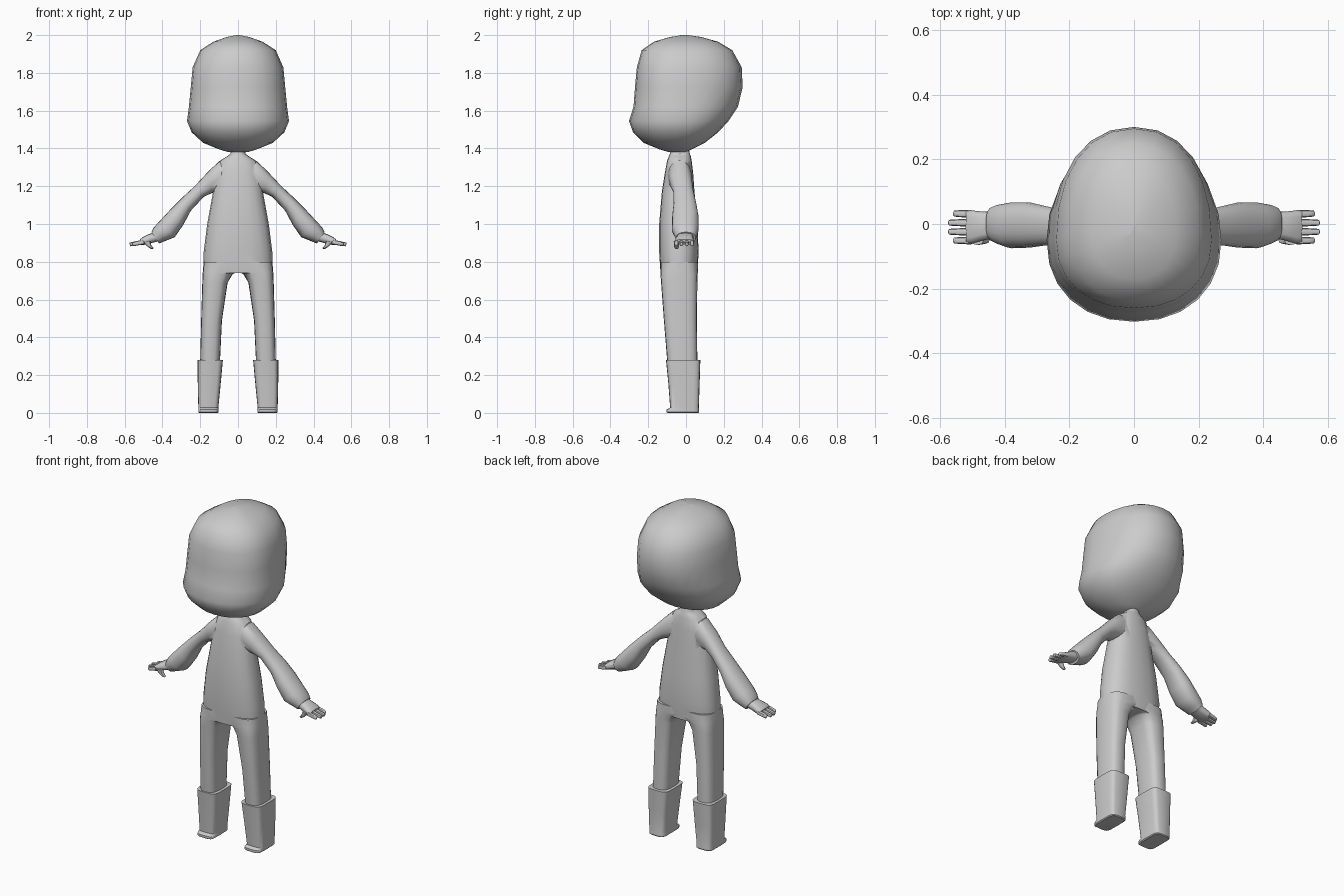
import bpy, bmesh, math
from mathutils import Vector

if "Cube" in bpy.data.objects:
    bpy.data.objects.remove(bpy.data.objects["Cube"])

grey = bpy.data.materials.new("plain grey")
grey.diffuse_color = (0.6, 0.6, 0.6, 1)
grey.use_nodes = True
grey.node_tree.nodes["Principled BSDF"].inputs["Base Color"].default_value = grey.diffuse_color


def ring(c, u, vneg, vpos, seg=20, n=2.3):
    """Rounded loop about c: u is one half axis, vneg / vpos the depths along y."""
    pts = []
    for i in range(seg):
        a = 2 * math.pi * i / seg
        ca, sa = math.cos(a), math.sin(a)
        s = math.copysign(abs(ca) ** (2 / n), ca)
        t = math.copysign(abs(sa) ** (2 / n), sa)
        pts.append(c + u * s + Vector((0, t * (vpos if t > 0 else vneg), 0)))
    return pts


def flat_ring(z, x0, x1, y0, y1, n=2.3, yc=None, seg=20):
    yc = (y0 + y1) / 2 if yc is None else yc
    return ring(Vector(((x0 + x1) / 2, yc, z)), Vector(((x1 - x0) / 2, 0, 0)), yc - y0, y1 - yc, seg, n)


def edge_ring(ux, uz, lx, lz, y0, y1, n=2.3, seg=20):
    """Loop spanning an upper and a lower outline point in the front plane."""
    up, lo, h = Vector((ux, 0, uz)), Vector((lx, 0, lz)), (y1 - y0) / 2
    return ring((up + lo) / 2 + Vector((0, (y0 + y1) / 2, 0)), (up - lo) / 2, h, h, seg, n)


def loft(name, rings, mirror=False, angle=40):
    bm = bmesh.new()
    for sx in ((1, -1) if mirror else (1,)):
        loops = [[bm.verts.new((p.x * sx, p.y, p.z)) for p in r] for r in rings]
        for a, b in zip(loops, loops[1:]):
            for i in range(len(a)):
                j = (i + 1) % len(a)
                bm.faces.new((a[i], a[j], b[j], b[i]))
        bm.faces.new(loops[0])
        bm.faces.new(loops[-1])
    bmesh.ops.recalc_face_normals(bm, faces=bm.faces)
    me = bpy.data.meshes.new(name)
    bm.to_mesh(me)
    bm.free()
    me.materials.append(grey)
    ob = bpy.data.objects.new(name, me)
    bpy.context.collection.objects.link(ob)
    smooth(ob, angle)
    return ob


def smooth(ob, angle):
    bpy.ops.object.select_all(action='DESELECT')
    ob.select_set(True)
    bpy.context.view_layer.objects.active = ob
    bpy.ops.object.shade_smooth_by_angle(angle=math.radians(angle))


# Head: height, half width, front, back
head = [(1.38, .05, -.09, .0), (1.395, .10, -.14, .03), (1.43, .185, -.225, .10), (1.485, .245, -.28, .17),
        (1.545, .27, -.302, .225), (1.62, .26, -.278, .275), (1.725, .25, -.27, .30), (1.83, .24, -.26, .295),
        (1.92, .20, -.235, .245), (1.965, .13, -.17, .17), (1.99, .06, -.085, .08), (2.0, .01, -.02, .01)]
loft("head", [flat_ring(z, -w, w, f, b, 2.2, -.05 if z < 1.9 else -.03, 24) for z, w, f, b in head], angle=60)

# Torso and neck: height, half width, front, back
torso = [(.74, .185, -.135, .06), (.85, .182, -.142, .067), (1.0, .163, -.142, .06), (1.17, .132, -.128, .045),
         (1.27, .115, -.112, .038), (1.335, .095, -.10, .03), (1.36, .055, -.09, .025), (1.372, .04, -.085, .02),
         (1.40, .035, -.08, .015)]
body = loft("body", [flat_ring(z, -w, w, f, b, 2.5) for z, w, f, b in torso])

# Legs: height, inner, outer, front, back
leg = [(.20, .1, .2, -.092, .058), (.28, .095, .2, -.10, .06), (.49, .085, .195, -.117, .058), (.69, .055, .189, -.132, .06),
       (.735, .028, .187, -.135, .062), (.755, -.02, .186, -.136, .063), (.80, -.03, .182, -.135, .062)]
legs = loft("legs", [flat_ring(z, a, b, f, k, 3) for z, a, b, f, k in leg], True)

# Sleeves: upper outline, lower outline, depth
arm = [(.04, 1.33, .03, 1.18, -.085, .02), (.10, 1.333, .08, 1.17, -.095, .03), (.16, 1.275, .135, 1.165, -.085, .033),
       (.23, 1.20, .18, 1.145, -.067, .04), (.295, 1.14, .25, 1.07, -.066, .055), (.355, 1.08, .29, .995, -.073, .067),
       (.42, 1.01, .335, .93, -.075, .067), (.447, .98, .385, .91, -.062, .06), (.458, .957, .418, .897, -.052, .052)]
sleeves = loft("sleeves", [edge_ring(*r) for r in arm], True)

# Merge the suit into one skin
for part in (legs, sleeves):
    bpy.context.view_layer.objects.active = body
    mod = body.modifiers.new("merge", 'BOOLEAN')
    mod.operation, mod.solver, mod.object = 'UNION', 'EXACT', part
    mod.use_self = True
    bpy.ops.object.modifier_apply(modifier=mod.name)
    bpy.data.objects.remove(part)
smooth(body, 60)

# Boots with a flared top rim and a thin toe lip
boot = [(.0, .108, .205, -.098, .066), (.005, .102, .21, -.104, .07), (.018, .102, .21, -.104, .07),
        (.028, .104, .21, -.084, .068), (.15, .092, .213, -.093, .072), (.28, .08, .214, -.106, .076),
        (.281, .094, .201, -.098, .061)]
loft("boots", [flat_ring(z, a, b, f, k, 5) for z, a, b, f, k in boot], True, 35)

# Palms
palm = [(.445, .955, .415, .91, -.045, .04), (.475, .945, .455, .90, -.05, .038), (.505, .93, .495, .89, -.06, .042),
        (.52, .918, .515, .89, -.06, .042)]
loft("palms", [edge_ring(*r, n=3, seg=12) for r in palm], True, 50)

# Fingers and thumbs
for i, (y, tip) in enumerate([(.032, .56), (.004, .575), (-.024, .575), (-.051, .56)]):
    f = [(.505, .917, .50, .892), (.54, .909, .535, .886), (tip - .002, .902, tip - .007, .882), (tip, .898, tip - .004, .885)]
    loft("finger_%d" % (i + 1), [edge_ring(*r, y - w, y + w, seg=8) for r, w in zip(f, (.012, .011, .009, .005))], True, 50)
thumb = [(.505, .91, .465, .91, .015), (.49, .89, .458, .885, .014), (.472, .875, .446, .872, .011), (.463, .869, .45, .868, .006)]
loft("thumbs", [edge_ring(a, b, c, d, -.05 - w, -.05 + w, seg=8) for a, b, c, d, w in thumb], True, 50)
